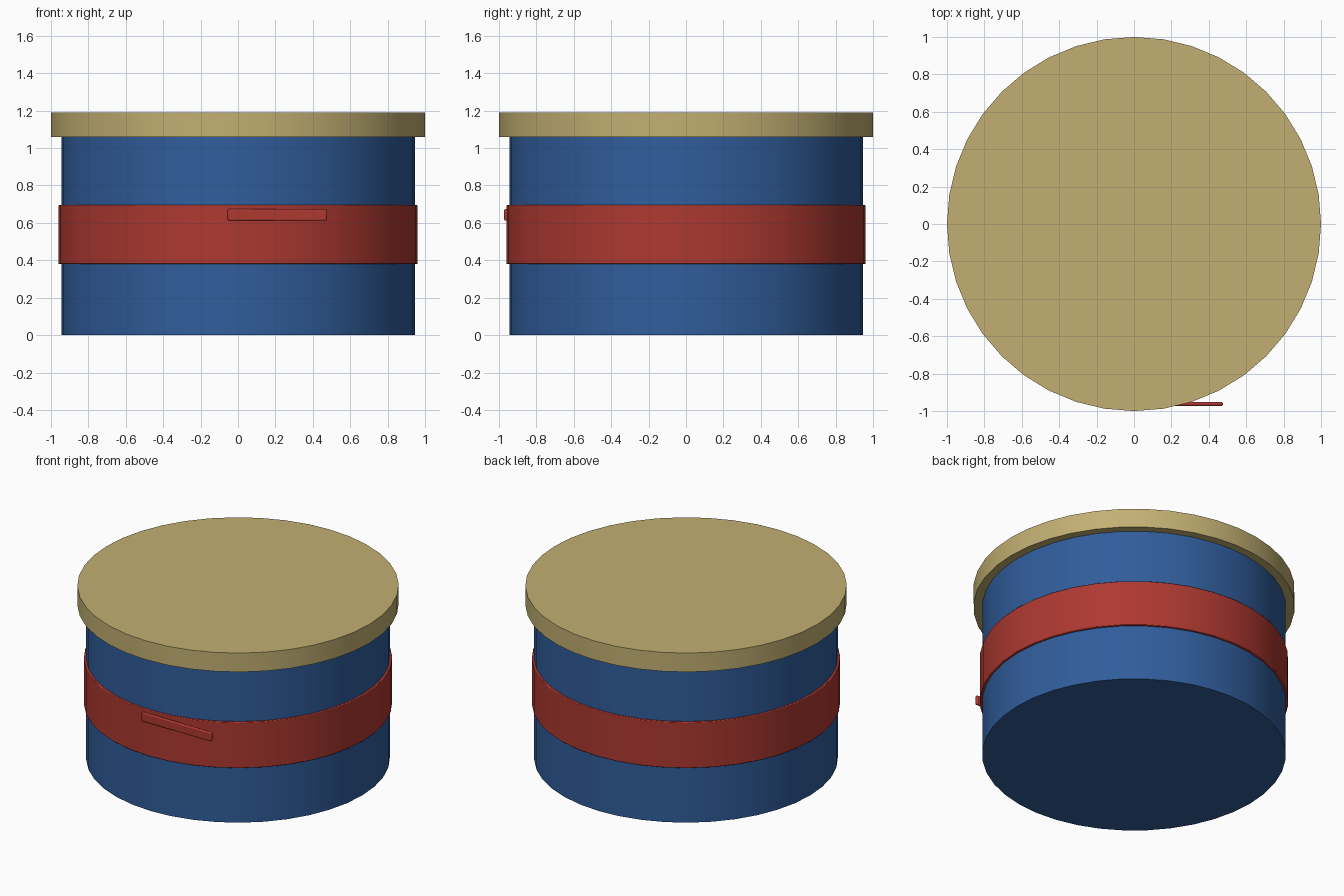
import bpy

if "Cube" in bpy.data.objects:
    bpy.data.objects.remove(bpy.data.objects["Cube"])

SIDES = 40


def colour(name, rgb):
    mat = bpy.data.materials.new(name)
    mat.diffuse_color = (*rgb, 1)
    mat.use_nodes = True
    mat.node_tree.nodes["Principled BSDF"].inputs["Base Color"].default_value = mat.diffuse_color
    return mat


def finish(obj, name, mat, bevel=0):
    obj.name = name
    obj.data.materials.append(mat)
    if bevel:
        mod = obj.modifiers.new("soft_edges", "BEVEL")
        mod.width = bevel
        mod.segments = 2
        mod.limit_method = "ANGLE"
    bpy.ops.object.shade_smooth_by_angle()
    return obj


def disc(name, radius, z0, z1, mat, bevel=0):
    bpy.ops.mesh.primitive_cylinder_add(
        vertices=SIDES, radius=radius, depth=z1 - z0, location=(0, 0, (z0 + z1) / 2))
    return finish(bpy.context.object, name, mat, bevel)


blue = colour("blue", (0.03, 0.11, 0.33))
red = colour("red", (0.42, 0.04, 0.03))
tan = colour("tan", (0.54, 0.43, 0.17))

# Round box and overhanging lid
disc("box_body", 0.945, 0, 1.065, blue)
disc("lid", 1.0, 1.06, 1.19, tan)

# Ribbon band around the box
disc("band", 0.96, 0.38, 0.695, red, 0.004)

# Straight ribbon strip across the front of the band
bpy.ops.mesh.primitive_cube_add(size=1, location=(0.21, -0.962, 0.643))
strip = bpy.context.object
strip.scale = (0.53, 0.021, 0.062)
bpy.ops.object.transform_apply(location=False, rotation=False, scale=True)
finish(strip, "band_strip", red, 0.007)
